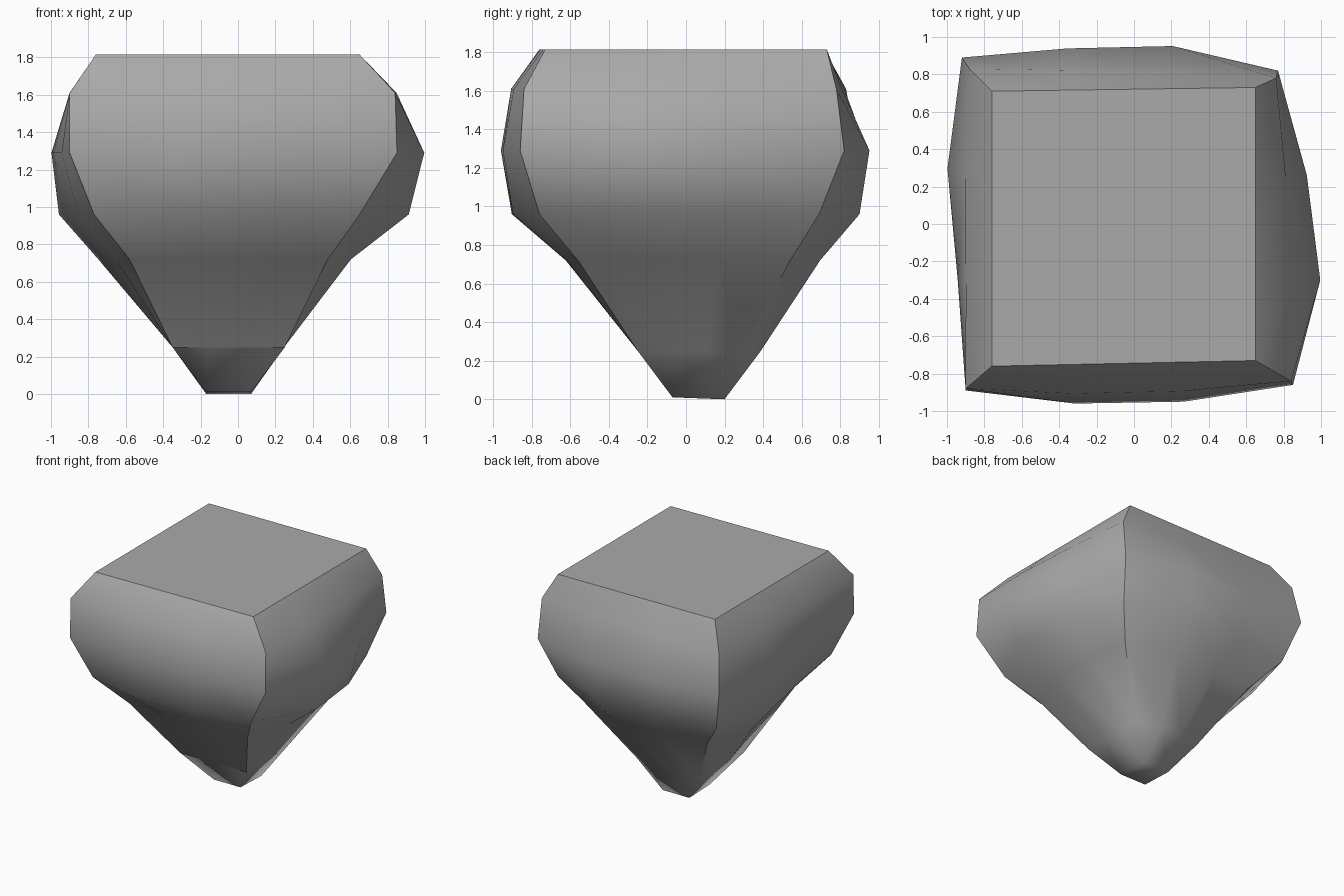
import bpy
import bmesh
from mathutils import Vector

cube = bpy.data.objects.get("Cube")
if cube:
    bpy.data.objects.remove(cube, do_unlink=True)

# Flat stone colour
stone = bpy.data.materials.new("stone_grey")
stone.use_nodes = True
colour = (0.4, 0.4, 0.4, 1.0)
stone.diffuse_color = colour
stone.node_tree.nodes["Principled BSDF"].inputs["Base Color"].default_value = colour

# Cross-sections from top to bottom: height, four corners
# (front -x, front +x, back +x, back -x), outward bulge of
# the front, +x, back and -x sides
SECTIONS = [
    (1.815, [(-.76, -.76), (.65, -.73), (.65, .73), (-.76, .71)], (0, 0, 0, 0)),
    (1.61, [(-.9, -.88), (.84, -.84), (.76, .78), (-.88, .83)], (.04, .03, .01, .01)),
    (1.29, [(-.9, -.89), (.85, -.86), (.77, .82), (-.92, .89)], (.08, .15, .09, .06)),
    (.96, [(-.77, -.78), (.65, -.76), (.68, .69), (-.82, .78)], (.13, .22, .15, .11)),
    (.72, [(-.58, -.58), (.48, -.56), (.54, .54), (-.62, .61)], (.05, .09, .11, .1)),
    (.25, [(-.35, -.25), (.25, -.25), (.24, .29), (-.35, .33)], (0, 0, .07, 0)),
]
OUTWARD = [Vector((0, -1, 0)), Vector((1, 0, 0)), Vector((0, 1, 0)), Vector((-1, 0, 0))]
SKEW = (0, -.15, -.2, -.4)       # uneven bulge along each side
TIP = [(-.17, -.07), (.07, -.07), (.07, .2), (-.17, .2)]


def ring_points(z, corners, bulges):
    """Four corners with two bulged points along every side."""
    points = []
    for side in range(4):
        a = Vector((*corners[side], z))
        b = Vector((*corners[(side + 1) % 4], z))
        points.append(a)
        for t, sign in ((1 / 3, -1), (2 / 3, 1)):
            k = SKEW[side] * (1 if side < 2 else -1)
            if side >= 2:
                k = -k
            push = bulges[side] * (1 + sign * k)
            points.append(a.lerp(b, t) + OUTWARD[side] * push)
    return points


bm = bmesh.new()
rings = [[bm.verts.new(p) for p in ring_points(*s)] for s in SECTIONS]
count = len(rings[0])

# Sides
for upper, lower in zip(rings, rings[1:]):
    for i in range(count):
        j = (i + 1) % count
        bm.faces.new((upper[i], lower[i], lower[j], upper[j]))

# Flat top
bm.faces.new(rings[0])

# Blunt tip: a small square joined to the lowest ring
last = rings[-1]
tip = [bm.verts.new((x, y, 0.01 if y < 0 else 0)) for x, y in TIP]
bm.faces.new(tip)
for side in range(4):
    c = 3 * side
    nxt = (side + 1) % 4
    bm.faces.new((last[c], last[c - 1], tip[side], last[c + 1]))
    bm.faces.new((last[c + 1], tip[side], tip[nxt], last[c + 2]))
bmesh.ops.recalc_face_normals(bm, faces=bm.faces)

# Smooth sides, with creases at the rim, the corners and the front lower edge
for face in bm.faces:
    face.smooth = True


def crease(a, b):
    edge = bm.edges.get((a, b))
    if edge:
        edge.smooth = False


for i in range(count):
    crease(rings[0][i], rings[0][i - 1])
for upper, lower in zip(rings, rings[1:]):
    for c in range(0, count, 3):
        crease(upper[c], lower[c])
for i in range(3):
    crease(last[i], last[i + 1])

mesh = bpy.data.meshes.new("tapered_stone")
bm.to_mesh(mesh)
bm.free()
mesh.materials.append(stone)
body = bpy.data.objects.new("tapered_stone", mesh)
bpy.context.collection.objects.link(body)
